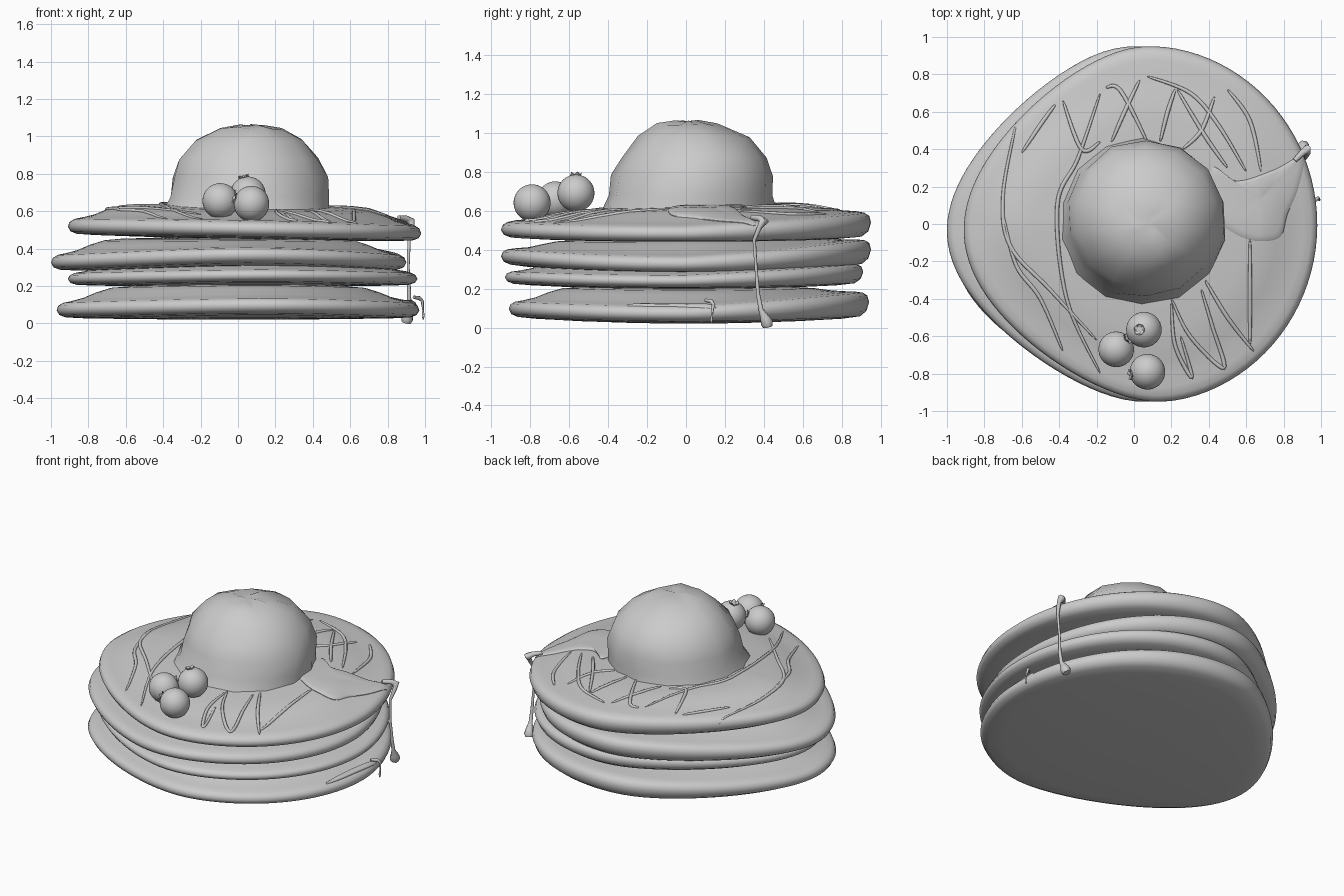
import bpy, bmesh, math, random
from math import sin, cos, tau, sqrt
from mathutils import Vector
from mathutils.bvhtree import BVHTree

if "Cube" in bpy.data.objects:
    bpy.data.objects.remove(bpy.data.objects["Cube"])
random.seed(4)

grey = bpy.data.materials.new("plain grey")
grey.use_nodes = True
COLOUR = (0.6, 0.6, 0.6, 1)
grey.diffuse_color = COLOUR
grey.node_tree.nodes["Principled BSDF"].inputs["Base Color"].default_value = COLOUR


def finish(obj, angle=60):
    """Give an object its colour and smooth shading."""
    if not obj.data.materials:
        obj.data.materials.append(grey)
    bpy.ops.object.select_all(action="DESELECT")
    obj.select_set(True)
    bpy.context.view_layer.objects.active = obj
    bpy.ops.object.shade_smooth_by_angle(angle=math.radians(angle))
    return obj


def loft(name, rings, angle=60):
    """Skin a stack of closed rings and close both ends."""
    bm = bmesh.new()
    rows = [[bm.verts.new(p) for p in ring] for ring in rings]
    n = len(rows[0])
    for low, high in zip(rows, rows[1:]):
        for i in range(n):
            j = (i + 1) % n
            bm.faces.new((low[i], low[j], high[j], high[i]))
    for row in (rows[0], rows[-1]):
        hub = bm.verts.new(sum((v.co for v in row), Vector()) / n)
        for i in range(n):
            bm.faces.new((hub, row[i], row[(i + 1) % n]))
    bmesh.ops.recalc_face_normals(bm, faces=bm.faces)
    mesh = bpy.data.meshes.new(name)
    bm.to_mesh(mesh)
    bm.free()
    obj = bpy.data.objects.new(name, mesh)
    bpy.context.collection.objects.link(obj)
    return finish(obj, angle)


def tube(name, paths, depth):
    """Sweep round strands along lists of (point, thickness)."""
    curve = bpy.data.curves.new(name, "CURVE")
    curve.dimensions = "3D"
    curve.bevel_depth = depth
    curve.bevel_resolution = 2
    curve.use_fill_caps = True
    for path in paths:
        spline = curve.splines.new("POLY")
        spline.points.add(len(path) - 1)
        for target, (p, thick) in zip(spline.points, path):
            target.co = (*p, 1)
            target.radius = thick
    obj = bpy.data.objects.new(name, curve)
    bpy.context.collection.objects.link(obj)
    bpy.ops.object.select_all(action="DESELECT")
    obj.select_set(True)
    bpy.context.view_layer.objects.active = obj
    bpy.ops.object.convert(target="MESH")
    return finish(bpy.context.object)


def smooth_path(points, steps=8, closed=False):
    """Sample a flowing line through the given points."""
    pts = [Vector(p) for p in points]
    pts = [pts[-1], *pts, pts[0], pts[1]] if closed else [pts[0], *pts, pts[-1]]
    out = []
    for a, b, c, d in zip(pts, pts[1:], pts[2:], pts[3:]):
        for k in range(steps):
            t = k / steps
            out.append(0.5 * (2 * b + (c - a) * t + (2 * a - 5 * b + 4 * c - d) * t * t
                              + (3 * b - a - 3 * c + d) * t ** 3))
    return out if closed else out + [pts[-1]]


# Pancakes: egg-shaped discs with a rounded rim, a raised middle and a fuller back
PROFILE = [(0.3, 0), (0.6, 0), (0.85, 0), (0.95, 0.003), (0.985, 0.015), (1, 0.04),
           (0.99, 0.065), (0.965, 0.08), (0.92, 0.09), (0.85, 0.11), (0.78, 0.14),
           (0.7, 0.165), (0.6, 0.175), (0.3, 0.18)]


def egg(taper, turn):
    """Egg outline, narrow towards -x, turned and scaled to span -1 to 1 each way."""
    pts = []
    for i in range(96):
        u, v = cos(tau * i / 96), sin(tau * i / 96)
        v *= 1 - taper * (sqrt(u * u + 0.03) - u) / 2
        pts.append((u * cos(turn) - v * sin(turn), v * cos(turn) + u * sin(turn)))
    spans = [(min(axis), max(axis)) for axis in zip(*pts)]
    return [[(2 * c - lo - hi) / (hi - lo) for c, (lo, hi) in zip(p, spans)] for p in pts]


def pancake(name, left, right, front, back, base, lean=0, bend=0.02, taper=0.27, turn=0,
            full=0.7, drop=0, rise=1):
    rings = []
    for r, h in PROFILE:
        ring = []
        for u, v in egg(taper, turn):
            x = (left + right) / 2 + r * u * (right - left) / 2
            y = (front + back) / 2 + r * v * (back - front) / 2
            lift = h + (0.155 - min(h, 0.155)) * full * max(0, v) * min(1, h / 0.09)
            lift -= max(0, h - 0.09) * drop * max(0, -v) * r * r
            z = base + lift * rise + lean * x + bend * (r * v) ** 2 - 0.01 * (1 - r * r)
            ring.append((x, y, z))
        rings.append(ring)
    return loft(name, rings)


bottom = pancake("bottom_pancake", -0.97, 0.97, -0.91, 0.94, 0.03, bend=0.025, turn=0.2)
pancake("lower_middle_pancake", -0.91, 0.96, -0.93, 0.91, 0.205, turn=0.08, rise=0.8)
pancake("upper_middle_pancake", -1.0, 0.9, -0.95, 0.95, 0.285, bend=0.04, taper=0.31, turn=0.06, drop=0.6)
top = pancake("top_pancake", -0.91, 0.98, -0.95, 0.95, 0.46, lean=-0.02, bend=0.005, turn=0.06, drop=1)


def surface(pancake_obj):
    tree = BVHTree.FromPolygons([v.co for v in pancake_obj.data.vertices],
                                [p.vertices for p in pancake_obj.data.polygons])

    def height(x, y):
        hit = tree.ray_cast(Vector((x, y, 3)), Vector((0, 0, -1)))[0]
        return hit.z if hit else 0.5
    return height


top_height = surface(top)
bottom_height = surface(bottom)

# Scoop: a coarse, slightly lumpy dome
rings = []
for r, z, x, y in [(0.455, 0.6, 0.04, 0.012), (0.43, 0.68, 0.06, 0.02), (0.42, 0.78, 0.065, 0.035),
                   (0.38, 0.88, 0.06, 0.04), (0.29, 0.98, 0.06, 0.035), (0.165, 1.045, 0.07, 0),
                   (0.06, 1.062, 0.07, 0)]:
    ring = []
    for i in range(14):
        a = tau * (i + 0.5) / 14
        lump = r * random.uniform(0.98, 1.02)
        ring.append((x + lump * cos(a), y + 0.985 * lump * sin(a), z + random.uniform(-0.01, 0.005)))
    rings.append(ring)
loft("scoop", rings, 40)

# Berries, each with a small five-pointed crown
BERRIES = [((-0.095, -0.67, 0.655), (0.65, 0.6, 0.5)),
           ((0.053, -0.565, 0.69), (-0.25, 0, 1)),
           ((0.072, -0.79, 0.64), (-0.9, -0.15, 0.3))]
for k, (centre, axis) in enumerate(BERRIES, 1):
    bpy.ops.mesh.primitive_uv_sphere_add(segments=32, ring_count=20, radius=0.095, location=centre)
    bpy.context.object.name = f"berry_{k}"
    finish(bpy.context.object)
    turn = Vector(axis).to_track_quat("Z", "Y")
    crown = []
    for r, h, point in [(0.02, 0.085, 0), (0.025, 0.096, 0), (0.03, 0.1, 0.008),
                        (0.021, 0.098, 0.005), (0.012, 0.093, 0)]:
        crown.append([Vector(centre) + turn @ Vector((r * cos(tau * i / 10), r * sin(tau * i / 10),
                      h + point * (1 if i % 2 else -1))) for i in range(10)])
    loft(f"berry_crown_{k}", crown)

# Syrup drizzle laid over the top pancake
LEFT_STROKES = [
    [(-.63, .54), (-.7, .15), (-.66, -.12), (-.45, -.35), (-.2, -.62)],
    [(-.7, .05), (-.63, -.22), (-.5, -.4), (-.38, -.68)],
    [(-.42, .64), (-.5, .53), (-.6, .38)],
    [(-.38, .66), (-.28, .4), (-.18, .44)],
    [(-.18, .7), (-.3, .35), (-.41, .1), (-.36, -.4), (-.18, -.8)],
    [(-.15, .73), (-.07, .71), (.08, .42)],
    [(.03, .77), (-.05, .6), (-.12, .44)]]
RIGHT_STROKES = [
    [(.07, .79), (.3, .7), (.45, .53), (.6, .28)],
    [(.22, .72), (.18, .6), (.14, .44)],
    [(.23, .72), (.38, .47), (.5, .3)],
    [(.43, .68), (.36, .5), (.26, .4)],
    [(.5, .72), (.62, .55), (.68, .28)],
    [(.2, -.4), (.3, -.6), (.48, -.77), (.42, -.55), (.36, -.35)],
    [(.38, -.3), (.5, -.5), (.64, -.68)],
    [(.62, -.08), (.62, -.4), (.62, -.65)],
    [(.2, -.42), (.22, -.65), (.31, -.82), (.25, -.6)]]


def strand(points, height):
    line = smooth_path(points)
    last = len(line) - 1
    return [((p.x, p.y, height(p.x, p.y)), 0.3 + 0.7 * sin(math.pi * i / last) ** 0.5 if 0 < i < last else 0.2)
            for i, p in enumerate(line)]


tube("syrup_drizzle", [strand(s, top_height) for s in LEFT_STROKES + RIGHT_STROKES], 0.011)


def puddle(name, outline, height, thick):
    edge = smooth_path(outline, 6, True)
    centre = sum(edge, Vector((0, 0))) / len(edge)
    rings = []
    for k, lift in [(0.98, -0.01), (1, 0.004), (0.96, 0.7 * thick), (0.85, thick), (0.5, thick), (0.2, thick)]:
        flat = [centre.lerp(p, k) for p in edge]
        rings.append([(p.x, p.y, height(p.x, p.y) + lift) for p in flat])
    loft(name, rings)


# Syrup pools on the top and bottom pancakes
puddle("syrup_pool", [(.42, .3), (.55, .23), (.75, .29), (.9, .36), (.88, .2), (.82, .05),
                      (.78, -.07), (.65, -.09), (.52, -.04), (.44, .05)], top_height, 0.012)
puddle("lower_syrup_smear", [(.88, -.3), (.9, -.05), (.93, .12), (.95, .15), (.95, .06), (.92, -.18)],
       bottom_height, 0.01)

# Syrup drips running down the side, ending in drops
LONG_DRIP = [((.86, .34, .565), 1), ((.9, .38, .56), 1.3), ((.925, .4, .545), 1.9), ((.93, .38, .52), 1.1),
             ((.915, .35, .45), .7), ((.91, .36, .3), .6), ((.915, .37, .17), .8), ((.915, .385, .09), 1),
             ((.91, .405, .05), 1.9), ((.905, .415, .025), 2.6), ((.9, .42, .005), 2)]
SHORT_DRIP = [((.94, .1, .14), .8), ((.97, .13, .135), 1), ((.985, .14, .12), .8),
              ((.99, .135, .07), .4), ((.99, .13, .04), .7), ((.99, .13, .022), .3)]
tube("long_syrup_drip", [LONG_DRIP], 0.013)
tube("short_syrup_drip", [SHORT_DRIP], 0.011)
